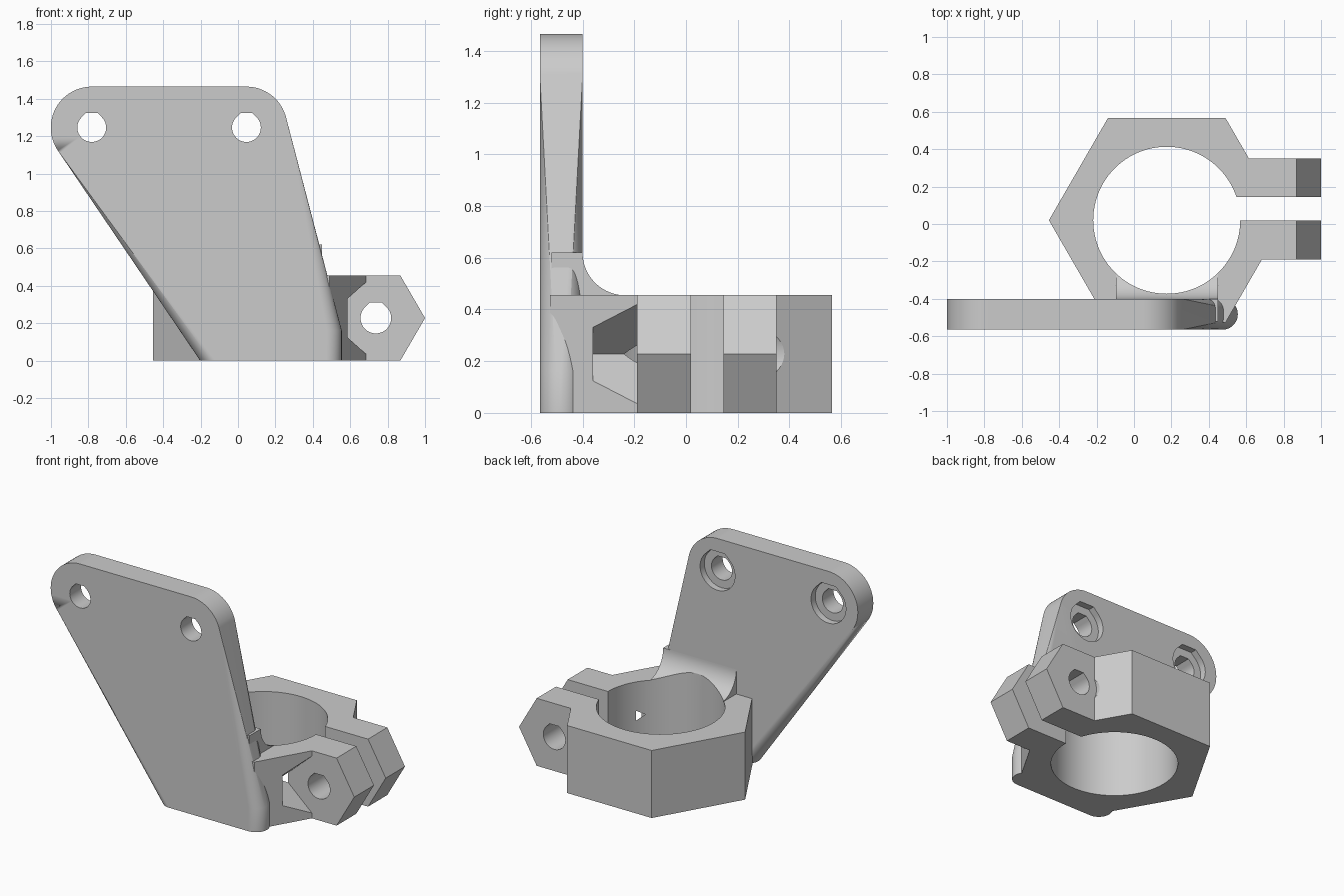
import bpy, bmesh
from math import cos, sin, pi, radians

if "Cube" in bpy.data.objects:
    bpy.data.objects.remove(bpy.data.objects["Cube"], do_unlink=True)

grey = bpy.data.materials.new("plain grey")
grey.use_nodes = True
grey.diffuse_color = (0.6, 0.6, 0.6, 1)
grey.node_tree.nodes["Principled BSDF"].inputs["Base Color"].default_value = (0.6, 0.6, 0.6, 1)

PLACE = {"x": lambda u, v, a: (a, u, v),
         "y": lambda u, v, a: (u, a, v),
         "z": lambda u, v, a: (u, v, a)}


def finish(name, bm):
    bmesh.ops.recalc_face_normals(bm, faces=bm.faces)
    mesh = bpy.data.meshes.new(name)
    bm.to_mesh(mesh)
    bm.free()
    mesh.materials.append(grey)
    obj = bpy.data.objects.new(name, mesh)
    bpy.context.collection.objects.link(obj)
    return obj


def arc(cu, cv, r, start=0, end=360, steps=64):
    closed = end - start == 360
    n = steps if closed else steps + 1
    angles = [radians(start + (end - start) * i / steps) for i in range(n)]
    return [(cu + r * cos(t), cv + r * sin(t)) for t in angles]


def prism(name, points, axis, lo, hi):
    bm = bmesh.new()
    ends = [[bm.verts.new(PLACE[axis](u, v, a)) for u, v in points] for a in (lo, hi)]
    for loop in ends:
        bm.faces.new(loop)
    for i in range(len(points)):
        j = (i + 1) % len(points)
        bm.faces.new((ends[0][i], ends[0][j], ends[1][j], ends[1][i]))
    return finish(name, bm)


def flat_top_hole(cu, cv, r):
    # round hole with a short flat bridge across the top
    k = r * (2 ** 0.5 - 1)
    return arc(cu, cv, r, 135, 405, 40) + [(cu + k, cv + r), (cu - k, cv + r)]


def combine(obj, other, operation):
    mod = obj.modifiers.new(operation.lower(), "BOOLEAN")
    mod.operation, mod.solver, mod.object = operation, "EXACT", other
    bpy.context.view_layer.objects.active = obj
    bpy.ops.object.modifier_apply(modifier=mod.name)
    bpy.data.objects.remove(other, do_unlink=True)


def cut(obj, *shape):
    combine(obj, prism("cutter", *shape), "DIFFERENCE")


# Mounting plate: hull of two upper discs and two upright rounded lower corners
FRONT, BACK = -0.565, -0.4
MID, HALF = (FRONT + BACK) / 2, (BACK - FRONT) / 2
HOLES = (-0.782, 0.045)
HOLE_Z = 1.246
bm = bmesh.new()
for x in HOLES:
    for u, v in arc(x, HOLE_Z, 0.219):
        for y in (FRONT, BACK):
            bm.verts.new((u, y, v))
for x, height in ((-0.12, 0.008), (0.4725, 0.16)):
    for u, v in arc(x, MID, HALF, steps=48):
        for z in (0, height):
            bm.verts.new((u, v, z))
hull = bmesh.ops.convex_hull(bm, input=bm.verts)
inside = {g for g in hull["geom_interior"] if isinstance(g, bmesh.types.BMVert)}
bmesh.ops.delete(bm, geom=list(inside), context="VERTS")
bmesh.ops.dissolve_limit(bm, angle_limit=radians(0.2), verts=bm.verts, edges=bm.edges)
plate = finish("mounting_plate", bm)
for x in HOLES:
    cut(plate, flat_top_hole(x, HOLE_Z, 0.077), "y", -0.7, -0.3)
    cut(plate, flat_top_hole(x, HOLE_Z, 0.13), "y", BACK - 0.045, -0.3)

# Clamp: hexagonal ring with two pointed ears
CX, CY, TOP = 0.175, 0.02, 0.455
EAR_X, EAR_Z = 0.737, TOP / 2
clamp = prism("clamp_ring", arc(CX, CY, 0.63, steps=6), "z", 0, TOP)
ears = prism("ears", [(0.4, 0), (0.868, 0), (1, EAR_Z), (0.868, TOP), (0.4, TOP)],
             "y", -0.19, 0.35)
combine(clamp, ears, "UNION")
bore = (arc(CX, CY, 0.393, steps=96), "z", -0.1, 1)
cut(clamp, *bore)
cut(clamp, [(CX, 0.02), (1.2, 0.02), (1.2, 0.145), (CX, 0.145)], "z", -0.1, 1)

# Bolt hole, bolt head clearance and angled nut pocket
cut(clamp, flat_top_hole(EAR_X, EAR_Z, 0.082), "y", -0.3, 0.5)
cut(clamp, arc(EAR_X, EAR_Z, 0.14), "y", 0.35, 0.7)
cut(clamp, [(0.47, EAR_Z), (0.85, EAR_Z - 0.34), (0.85, EAR_Z + 0.34)], "y", -0.36, -0.19)

# Concave gusset joining the plate to the top of the ring
R = 0.165
profile = [(-0.52, 0.4), (BACK + R, 0.4)] + arc(BACK + R, TOP + R, R, 270, 180, 24)
gusset = prism("gusset", profile + [(-0.52, TOP + R)], "x", -0.095, 0.45)
cut(gusset, *bore)

# Smooth curved walls while keeping edges crisp
for obj in (plate, clamp, gusset):
    bpy.ops.object.select_all(action="DESELECT")
    obj.select_set(True)
    bpy.context.view_layer.objects.active = obj
    bpy.ops.object.shade_smooth_by_angle(angle=radians(30))
    mod = obj.modifiers.new("even shading", "WEIGHTED_NORMAL")
    mod.keep_sharp = True
